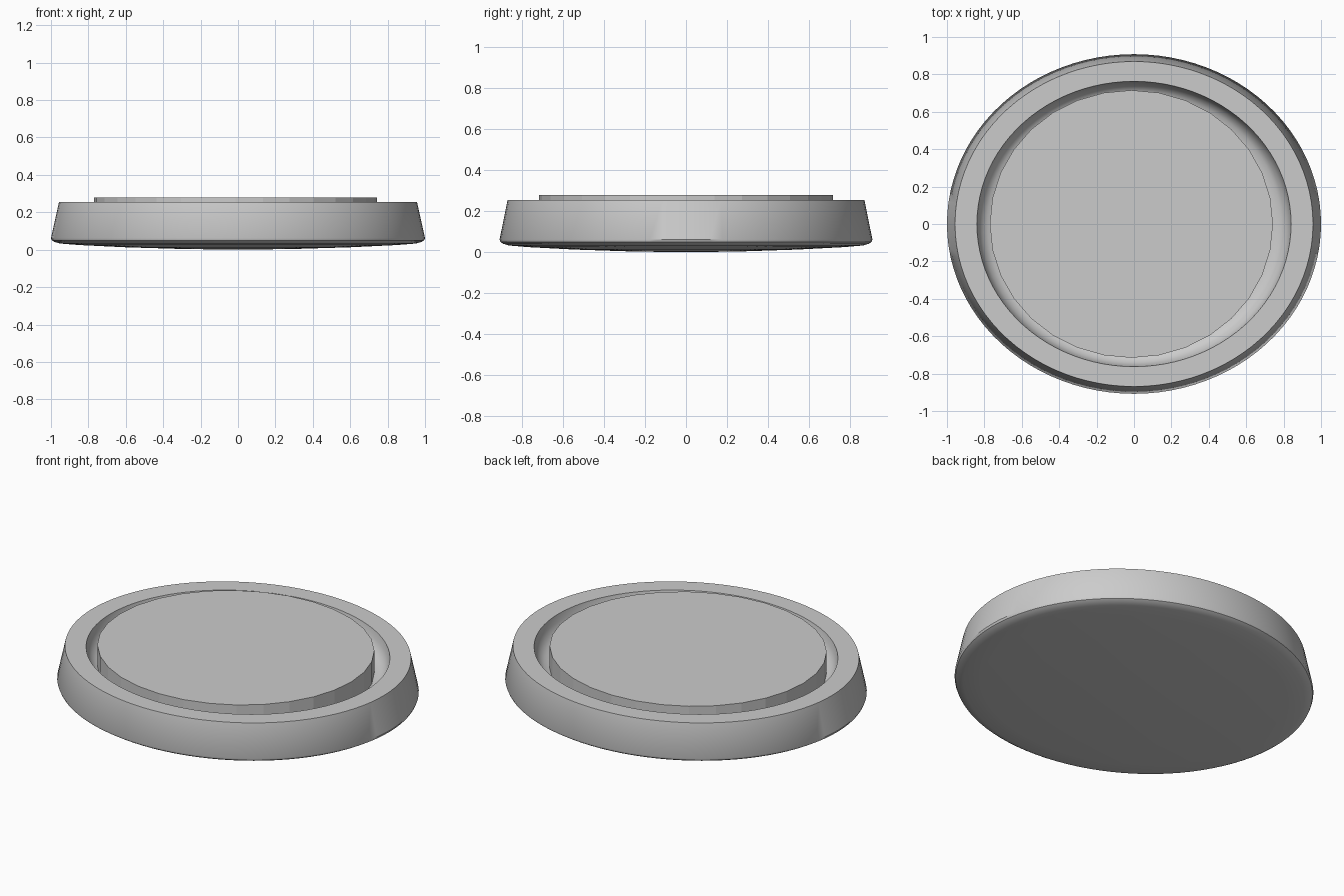
import bpy, bmesh, math

cube = bpy.data.objects.get("Cube")
if cube:
    bpy.data.objects.remove(cube, do_unlink=True)

# Single plain grey
grey = bpy.data.materials.new("light grey")
grey.use_nodes = True
GREY = (0.6, 0.6, 0.6, 1)
grey.diffuse_color = GREY
grey.node_tree.nodes["Principled BSDF"].inputs["Base Color"].default_value = GREY


def lathe(name, profile, segments, aspect, center_x=0.0):
    """Oval turned solid; the profile is (x radius, z) from bottom axis to top axis."""
    bm = bmesh.new()
    rings = []
    for r, z in profile:
        count = segments if r > 0 else 1
        rings.append([bm.verts.new((center_x + r * math.cos(math.tau * i / count),
                                    r * aspect * math.sin(math.tau * i / count), z))
                      for i in range(count)])
    for low, high in zip(rings, rings[1:]):
        for i in range(segments):
            j = (i + 1) % segments
            corners = [low[i % len(low)], low[j % len(low)],
                       high[j % len(high)], high[i % len(high)]]
            bm.faces.new(list(dict.fromkeys(corners)))
    bmesh.ops.recalc_face_normals(bm, faces=bm.faces)
    mesh = bpy.data.meshes.new(name)
    bm.to_mesh(mesh)
    bm.free()
    mesh.materials.append(grey)
    obj = bpy.data.objects.new(name, mesh)
    bpy.context.collection.objects.link(obj)
    return obj


# Tapered dish: shallow domed underside, flat rim, rounded groove
dish = lathe("dish", [
    (0, 0), (0.3, 0.004), (0.6, 0.013), (0.85, 0.025), (0.95, 0.033),
    (0.98, 0.041), (0.995, 0.05), (1.0, 0.062),
    (0.957, 0.255), (0.84, 0.255),
    (0.832, 0.215), (0.815, 0.18), (0.785, 0.155), (0.74, 0.145), (0, 0.145),
], 96, 0.908)
bpy.context.view_layer.objects.active = dish
dish.select_set(True)
bpy.ops.object.shade_smooth_by_angle(angle=math.radians(35))

# Raised faceted centre disc, slightly off centre
lathe("center_disc", [(0, 0.13), (0.757, 0.13), (0.757, 0.278), (0, 0.278)],
      32, 0.945, -0.014)
